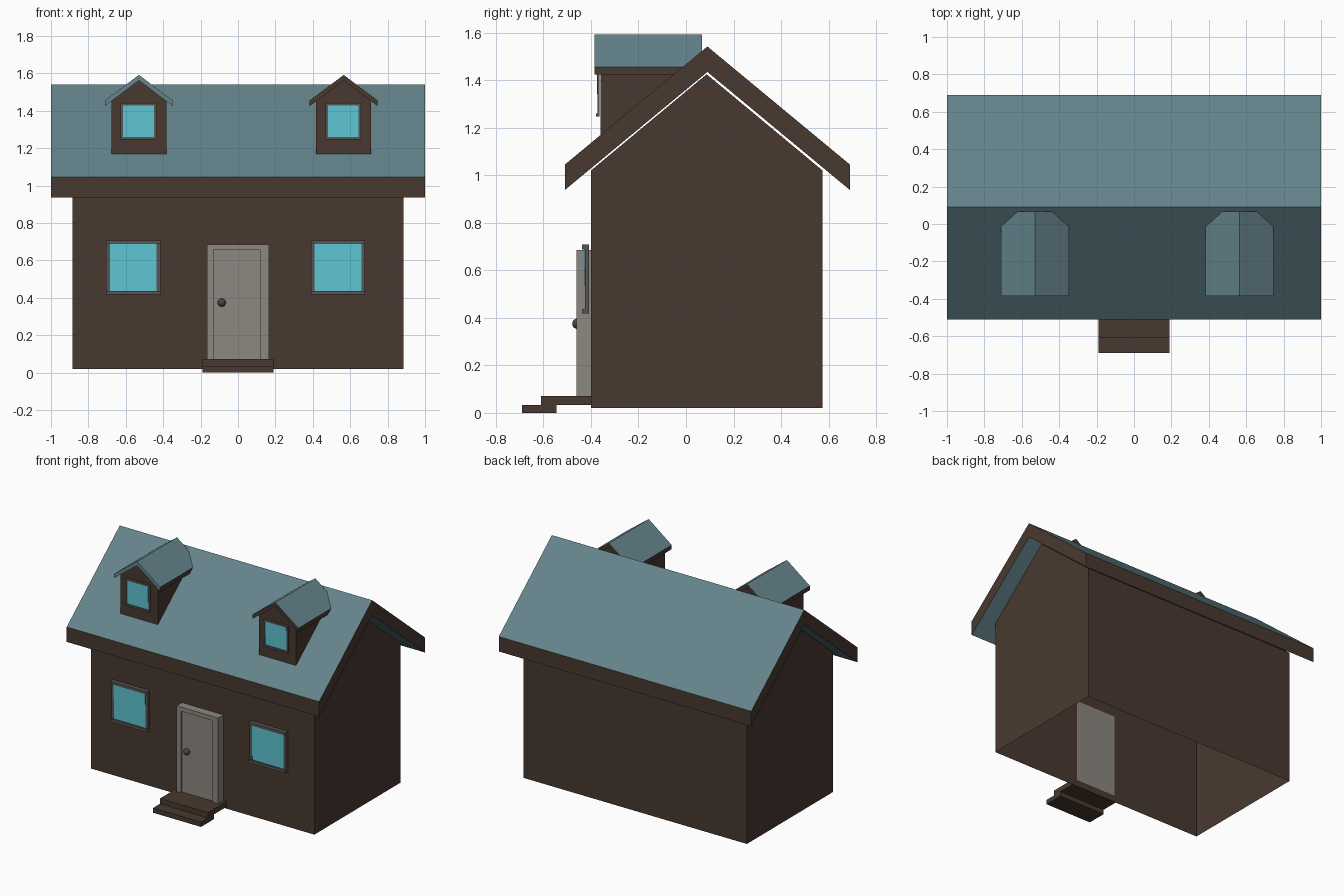
import bpy, bmesh, math
from mathutils import Vector

if "Cube" in bpy.data.objects:
    bpy.data.objects.remove(bpy.data.objects["Cube"])


def colour(name, hexcode):
    lin = []
    for i in (0, 2, 4):
        c = int(hexcode[i:i + 2], 16) / 255
        lin.append(c / 12.92 if c <= 0.04045 else ((c + 0.055) / 1.055) ** 2.4)
    m = bpy.data.materials.new(name)
    m.diffuse_color = (*lin, 1)
    m.use_nodes = True
    m.node_tree.nodes["Principled BSDF"].inputs["Base Color"].default_value = m.diffuse_color
    return m


BROWN = colour("dark brown", "48392F")
TEAL = colour("slate teal", "64848B")
GLASS = colour("sky blue glass", "60C8D6")
DOOR = colour("warm grey", "8C8880")
FRAME = colour("dark grey", "585553")
KNOB = colour("charcoal", "484747")


def finish(bm, name, mats):
    me = bpy.data.meshes.new(name)
    bm.to_mesh(me)
    bm.free()
    for m in mats:
        me.materials.append(m)
    ob = bpy.data.objects.new(name, me)
    bpy.context.collection.objects.link(ob)
    return ob


def prism(profile, axis, a, b):
    """Extrude a 2D profile (y,z or x,z) along the x or y axis from a to b."""
    bm = bmesh.new()
    place = (lambda p, t: (t, p[0], p[1])) if axis == 'x' else (lambda p, t: (p[0], t, p[1]))
    ends = [[bm.verts.new(place(p, t)) for p in profile] for t in (a, b)]
    n = len(profile)
    for i in range(n):
        j = (i + 1) % n
        bm.faces.new((ends[0][i], ends[0][j], ends[1][j], ends[1][i]))
    for e in ends:
        bm.faces.new(e)
    bmesh.ops.recalc_face_normals(bm, faces=bm.faces)
    bm.normal_update()
    return bm


def box(name, mat, x, y, z):
    return finish(prism([(x[0], z[0]), (x[1], z[0]), (x[1], z[1]), (x[0], z[1])], 'y', *y), name, [mat])


def gable(mid, half, eave, peak, thick):
    """Inverted V roof profile with vertical eave ends."""
    return [(mid - half, eave), (mid, peak), (mid + half, eave),
            (mid + half, eave - thick), (mid, peak - thick), (mid - half, eave - thick)]


def roof(name, bm, teal_front=False):
    # slopes are teal, all vertical edges are brown
    for f in bm.faces:
        edge = abs(f.normal.z) < 0.1
        if teal_front and f.normal.y < -0.9:
            edge = False
        f.material_index = 1 if edge else 0
    return finish(bm, name, [TEAL, BROWN])


def window(name, cx, cz, w, h, wall, bar, depth):
    x0, x1, z0, z1 = cx - w / 2, cx + w / 2, cz - h / 2, cz + h / 2
    back, side = wall - depth * 0.2, wall - depth * 0.7
    front = wall - depth
    box(name + "_sill", FRAME, (x0, x1), (front, back), (z0, z0 + bar))
    box(name + "_head", FRAME, (x0, x1), (front, back), (z1 - bar, z1))
    for s, a in (("left", x0), ("right", x1 - bar)):
        box(name + "_jamb_" + s, FRAME, (a, a + bar), (side, back), (z0 + bar, z1 - bar))
    # slightly tilted pane
    gw, gh = w / 2 - bar, h / 2 - bar
    pane = box(name + "_glass", GLASS, (-gw, gw), (-0.002, 0.002), (-gh, gh))
    pane.location = (cx, side + 0.001, cz)
    pane.rotation_euler = (math.radians(1.5), 0, 0)


# walls: gabled shell, open underneath
bm = prism([(-0.40, 0.02), (0.575, 0.02), (0.575, 1.02), (0.087, 1.425), (-0.40, 1.02)],
           'x', -0.885, 0.885)
bmesh.ops.delete(bm, geom=[f for f in bm.faces if f.normal.z < -0.9], context='FACES_ONLY')
finish(bm, "house_walls", [BROWN])

# main roof
roof("main_roof", prism(gable(0.09, 0.60, 1.045, 1.542, 0.107), 'x', -1, 1))

# dormers
for side, cx in (("left", -0.53), ("right", 0.565)):
    bm = prism([(cx - 0.147, 1.1), (cx + 0.147, 1.1), (cx + 0.147, 1.452),
                (cx, 1.562), (cx - 0.147, 1.452)], 'y', -0.36, 0.055)
    # trim away the part below the main roof surface
    bmesh.ops.bisect_plane(bm, geom=bm.verts[:] + bm.edges[:] + bm.faces[:],
                           plane_co=Vector((0, -0.51, 1.03)),
                           plane_no=Vector((0, -0.828, 1)), clear_inner=True)
    finish(bm, "dormer_walls_" + side, [BROWN])
    roof("dormer_roof_" + side, prism(gable(cx, 0.182, 1.455, 1.592, 0.03), 'y', -0.385, 0.067),
         teal_front=(side == "left"))
    window("dormer_window_" + side, cx - 0.002, 1.345, 0.19, 0.195, -0.36, 0.013, 0.018)

# ground floor windows
for side, cx in (("left", -0.56), ("right", 0.535)):
    window("window_" + side, cx, 0.563, 0.29, 0.29, -0.40, 0.02, 0.037)

# door: surround and recessed panel
box("door_jamb_left", DOOR, (-0.165, -0.13), (-0.46, -0.40), (0.07, 0.685))
box("door_jamb_right", DOOR, (0.12, 0.165), (-0.46, -0.40), (0.07, 0.685))
box("door_head", DOOR, (-0.13, 0.12), (-0.46, -0.40), (0.655, 0.685))
box("door_panel", DOOR, (-0.13, 0.12), (-0.447, -0.40), (0.07, 0.655))

# door knob
bm = bmesh.new()
bmesh.ops.create_uvsphere(bm, u_segments=16, v_segments=10, radius=0.022)
for f in bm.faces:
    f.smooth = True
finish(bm, "door_knob", [KNOB]).location = (-0.087, -0.457, 0.375)

# entrance steps
box("lower_step", BROWN, (-0.19, 0.19), (-0.69, -0.545), (0, 0.034))
box("upper_step", BROWN, (-0.19, 0.19), (-0.61, -0.40), (0.034, 0.072))
